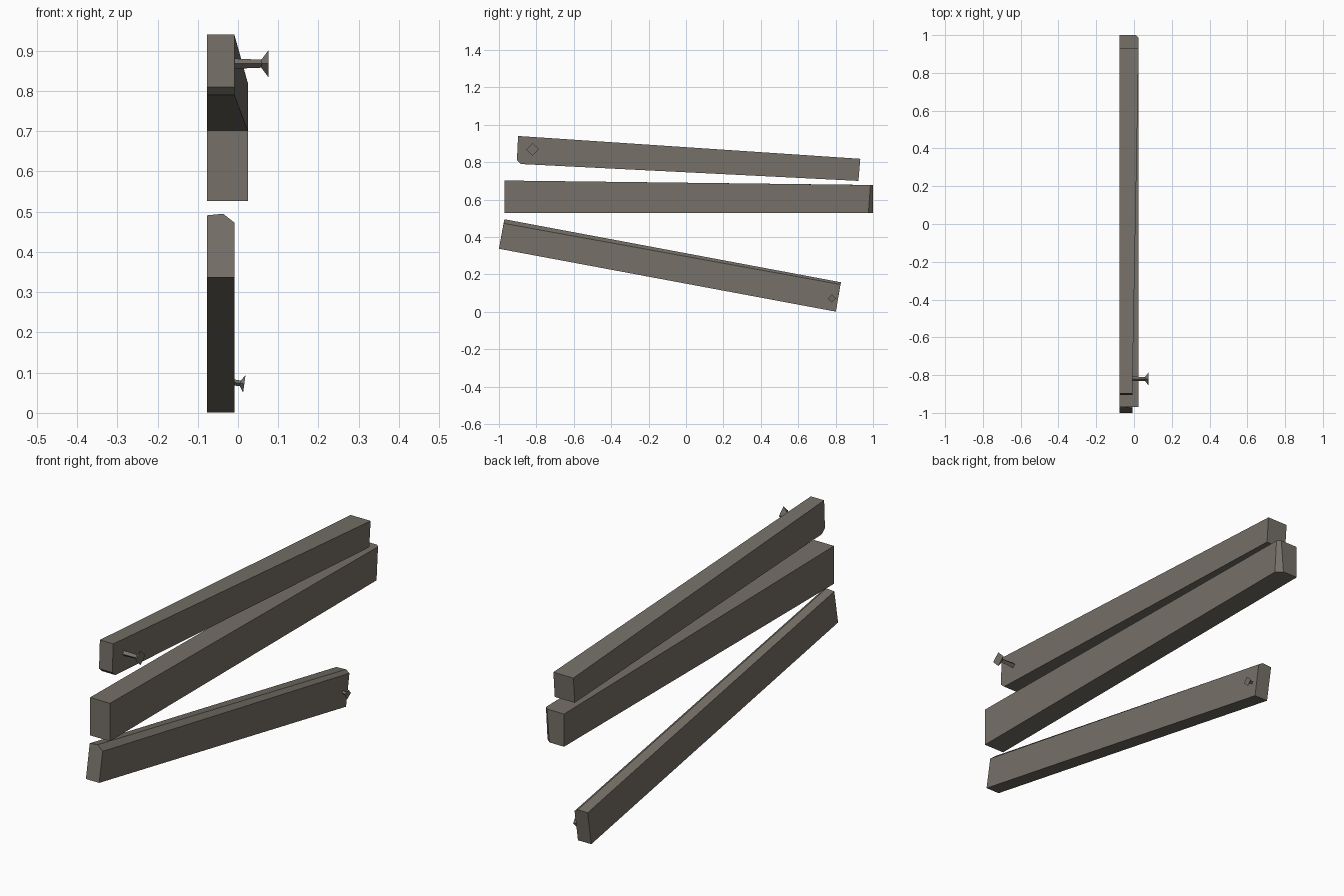
import bpy
import bmesh
from mathutils import Matrix, Vector

if "Cube" in bpy.data.objects:
    bpy.data.objects.remove(bpy.data.objects["Cube"], do_unlink=True)

wood = bpy.data.materials.new("weathered grey wood")
wood.use_nodes = True
colour = (0.18, 0.164, 0.138, 1)
wood.diffuse_color = colour
wood.node_tree.nodes["Principled BSDF"].inputs["Base Color"].default_value = colour

LEFT = -0.077  # flush back side shared by all planks


def finish(name, bm):
    bmesh.ops.recalc_face_normals(bm, faces=bm.faces)
    mesh = bpy.data.meshes.new(name)
    bm.to_mesh(mesh)
    bm.free()
    mesh.materials.append(wood)
    obj = bpy.data.objects.new(name, mesh)
    bpy.context.collection.objects.link(obj)
    return obj


def loft(name, start, end):
    """Join two matching outlines into a closed solid."""
    bm = bmesh.new()
    a = [bm.verts.new(p) for p in start]
    b = [bm.verts.new(p) for p in end]
    bm.faces.new(a)
    bm.faces.new(b[::-1])
    for i in range(len(a)):
        j = (i + 1) % len(a)
        bm.faces.new((a[i], b[i], b[j], a[j]))
    return finish(name, bm)


def nail(name, base, rings, tilt):
    """Four-sided nail along +x; rings are (distance, radius)."""
    bm = bmesh.new()
    loops = []
    for dist, r in rings:
        loops.append([bm.verts.new((dist, y * r, z * r))
                      for y, z in ((1, 0), (0, 1), (-1, 0), (0, -1))])
    for a, b in zip(loops, loops[1:]):
        for i in range(4):
            j = (i + 1) % 4
            bm.faces.new((a[i], a[j], b[j], b[i]))
    bm.faces.new(loops[0][::-1])
    bm.faces.new(loops[-1])
    bm.transform(Matrix.Translation(Vector(base)) @ Matrix.Rotation(tilt, 4, "Y"))
    return finish(name, bm)


# Upper plank: side profile with a clipped front lower edge, widening to the back
profile = [(-0.898, 0.94), (0.932, 0.818), (0.922, 0.70), (-0.882, 0.79), (-0.904, 0.81)]


def upper_right(y):
    return -0.009 + 0.034 * (y + 0.9) / 1.83


loft("upper_plank",
     [(LEFT, y, z) for y, z in profile],
     [(upper_right(y), y, z) for y, z in profile])

# Middle plank: plan outline with one chipped back corner
loft("middle_plank",
     [(LEFT, -0.97, 0.527), (0.025, -0.97, 0.527), (0.025, 0.975, 0.527),
      (-0.002, 1, 0.527), (LEFT, 1, 0.527)],
     [(LEFT, -0.97, 0.702), (0.025, -0.97, 0.702), (0.025, 0.986, 0.678),
      (0.01, 1, 0.678), (LEFT, 1, 0.678)])

# Lower plank: sloping, with a bevel along the top outer edge
loft("lower_plank",
     [(LEFT, -1, 0.337), (-0.009, -1, 0.337), (-0.009, -0.975, 0.473),
      (-0.037, -0.971, 0.495), (LEFT, -0.972, 0.491)],
     [(LEFT, 0.801, 0.001), (-0.009, 0.801, 0.001), (-0.009, 0.826, 0.146),
      (-0.028, 0.828, 0.158), (LEFT, 0.828, 0.156)])

# Protruding nails with flared heads
nail("upper_nail", (-0.02, -0.82, 0.868),
     [(0, 0.013), (0.078, 0.01), (0.096, 0.034)], 0)
nail("lower_nail", (-0.02, 0.78, 0.077),
     [(0, 0.008), (0.026, 0.007), (0.036, 0.022)], 0.14)
